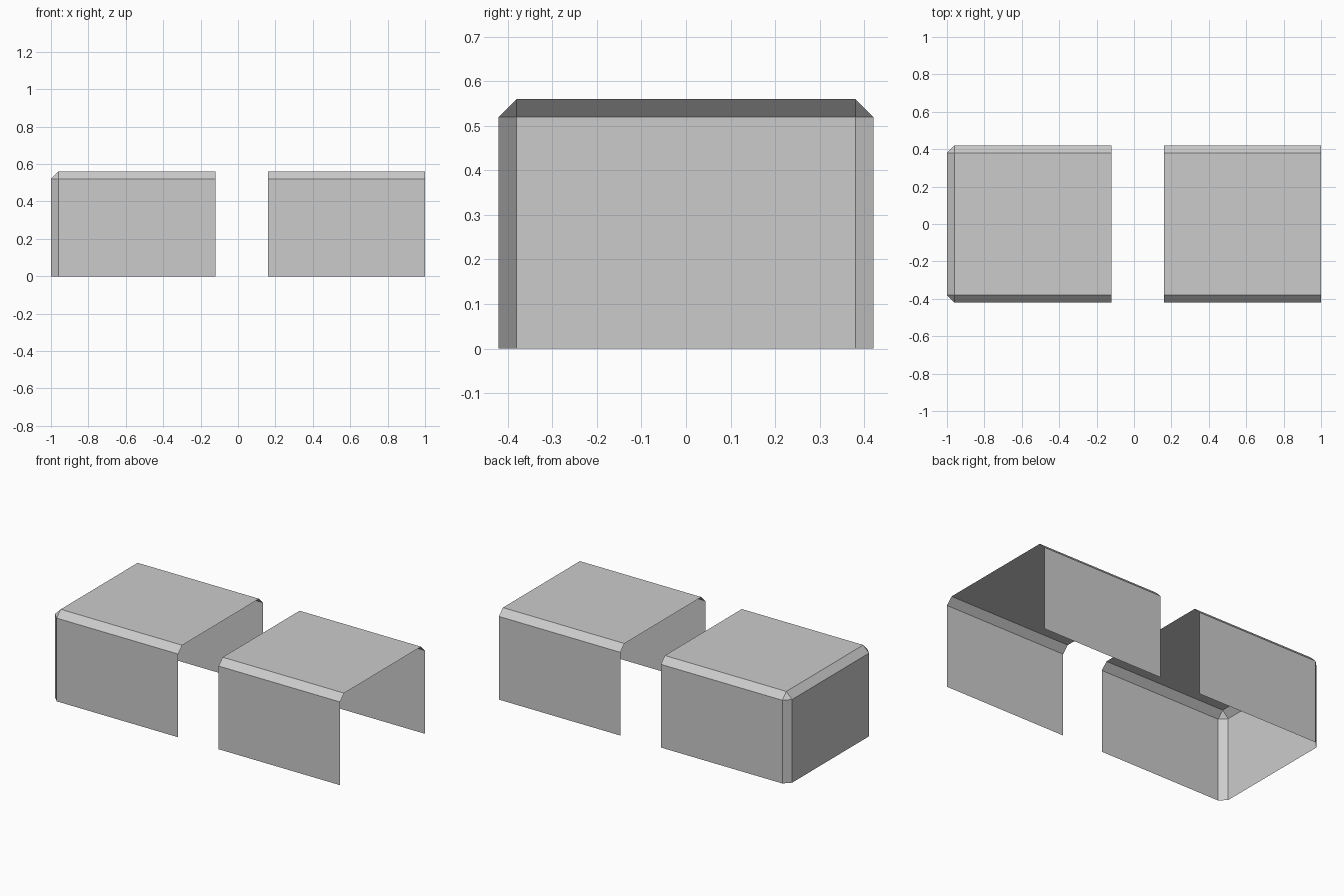
import bpy, bmesh
from mathutils import Vector

if "Cube" in bpy.data.objects:
    bpy.data.objects.remove(bpy.data.objects["Cube"])

HALF_DEPTH, HEIGHT, BEVEL = 0.42, 0.56, 0.04


def shell(name, x0, x1, open_sides):
    """Chamfered box shell with the faces pointing along open_sides removed."""
    bm = bmesh.new()
    bmesh.ops.create_cube(bm, size=1)
    bmesh.ops.scale(bm, vec=(x1 - x0, 2 * HALF_DEPTH, HEIGHT), verts=bm.verts)
    bmesh.ops.translate(bm, vec=((x0 + x1) / 2, 0, HEIGHT / 2), verts=bm.verts)
    bm.normal_update()

    def is_open(face):
        return any(face.normal.dot(Vector(d)) > 0.99 for d in open_sides)

    # chamfer only the edges between walls that stay
    edges = [e for e in bm.edges if not any(is_open(f) for f in e.link_faces)]
    bmesh.ops.bevel(bm, geom=edges, offset=BEVEL, offset_type='OFFSET',
                    segments=1, profile=0.5, affect='EDGES')
    bm.normal_update()
    bmesh.ops.delete(bm, geom=[f for f in bm.faces if is_open(f)], context='FACES')

    mesh = bpy.data.meshes.new(name)
    bm.to_mesh(mesh)
    bm.free()
    obj = bpy.data.objects.new(name, mesh)
    bpy.context.collection.objects.link(obj)
    return obj


DOWN, LEFT, RIGHT = (0, 0, -1), (-1, 0, 0), (1, 0, 0)

# cover with a closed left end
shell("end_cover", -1.0, -0.12, [DOWN, RIGHT])
# cover open at both ends
shell("middle_cover", 0.16, 1.0, [DOWN, LEFT, RIGHT])
